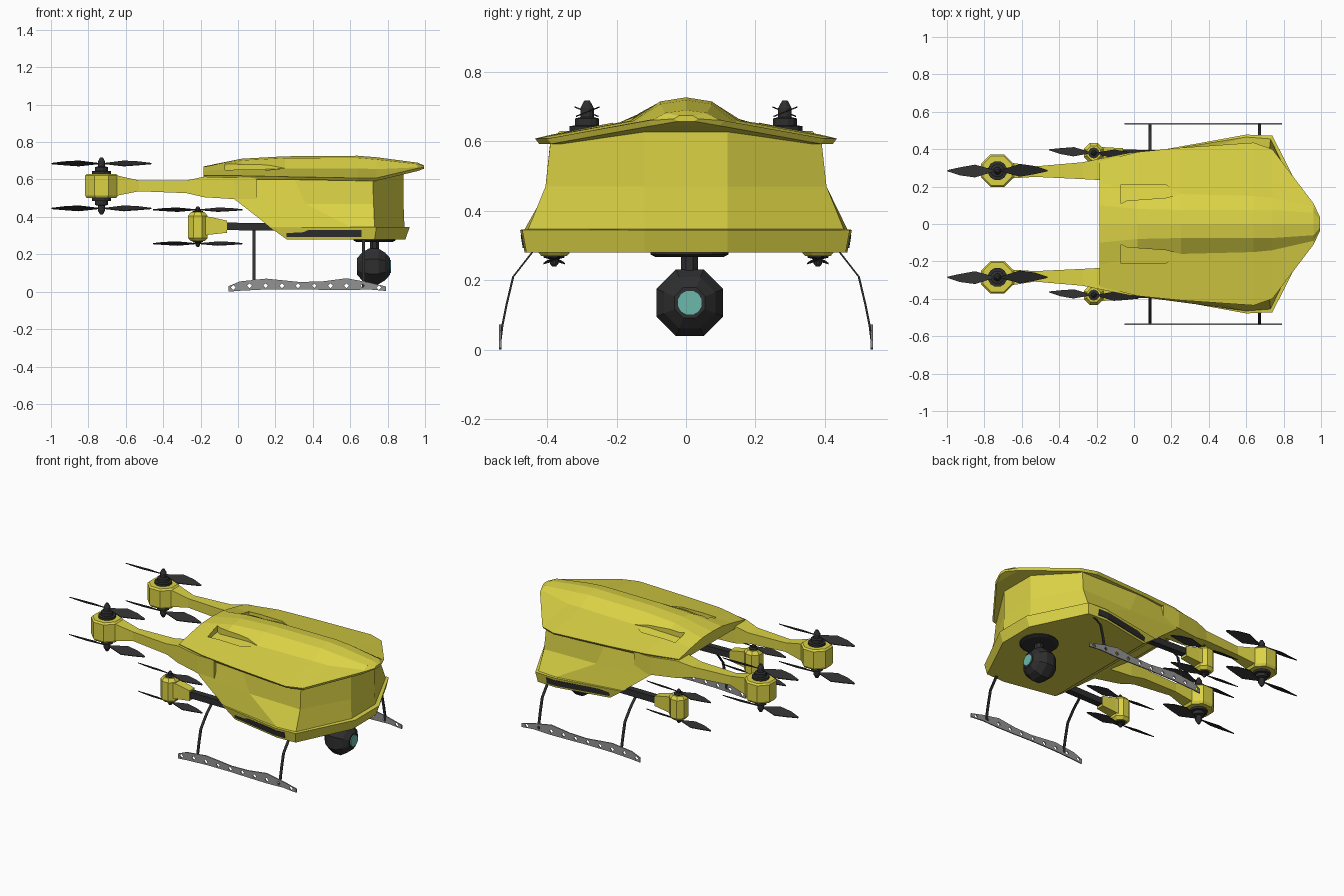
import bpy, bmesh, math
from mathutils import Matrix, Vector

cube = bpy.data.objects.get("Cube")
if cube:
    bpy.data.objects.remove(cube)


def material(name, r, g, b):
    m = bpy.data.materials.new(name)
    m.use_nodes = True
    m.diffuse_color = (r, g, b, 1)
    m.node_tree.nodes["Principled BSDF"].inputs["Base Color"].default_value = (r, g, b, 1)
    return m


YELLOW = material("yellow_shell", 0.71, 0.65, 0.06)
BLACK = material("black_plastic", 0.028, 0.028, 0.028)
GREY = material("grey_metal", 0.29, 0.29, 0.29)
TEAL = material("teal_glass", 0.15, 0.48, 0.41)


def finish(name, bm, mat):
    bmesh.ops.recalc_face_normals(bm, faces=bm.faces)
    me = bpy.data.meshes.new(name)
    bm.to_mesh(me)
    bm.free()
    me.materials.append(mat)
    ob = bpy.data.objects.new(name, me)
    bpy.context.collection.objects.link(ob)
    return ob


def loft(name, rings, mat):
    """Closed solid through rings that all have the same point count."""
    bm = bmesh.new()
    vs = [[bm.verts.new(p) for p in ring] for ring in rings]
    n = len(vs[0])
    for a, b in zip(vs, vs[1:]):
        for i in range(n):
            j = (i + 1) % n
            bm.faces.new((a[i], a[j], b[j], b[i]))
    bm.faces.new(vs[0])
    bm.faces.new(vs[-1])
    return finish(name, bm, mat)


def turned(name, profile, centre, sides, mat, axis="Z"):
    """Faceted turned solid from (radius, height) pairs."""
    c = Vector(centre)
    rings = []
    for r, h in profile:
        ring = []
        for i in range(sides):
            a = 2 * math.pi * (i + 0.5) / sides
            u, v = r * math.cos(a), r * math.sin(a)
            ring.append(c + Vector((u, v, h) if axis == "Z" else (h, u, v)))
        rings.append(ring)
    return loft(name, rings, mat)


def box_rings(sections, side):
    """Rectangular sections: x, y inner, y outer, z low, z high."""
    return [[(x, side * y0, z0), (x, side * y1, z0), (x, side * y1, z1), (x, side * y0, z1)]
            for x, y0, y1, z0, z1 in sections]


def mirrored(half):
    return half + [(x, -y, z) for x, y, z in reversed(half)]


def cut(target, cutter):
    cutter.hide_render = True
    mod = target.modifiers.new("cut", "BOOLEAN")
    mod.operation = "DIFFERENCE"
    mod.solver = "EXACT"
    mod.object = cutter
    bpy.context.view_layer.objects.active = target
    bpy.ops.object.modifier_apply(modifier=mod.name)
    bpy.data.objects.remove(cutter)


# Hull: outlines stacked upward, rear corner to nose corner
hull = [
    [(0.26, 0.40, 0.28), (0.60, 0.465, 0.28), (0.73, 0.46, 0.28), (0.895, 0.12, 0.28)],
    [(0.17, 0.40, 0.345), (0.60, 0.478, 0.345), (0.74, 0.472, 0.345), (0.918, 0.12, 0.345)],
    [(0.17, 0.395, 0.347), (0.60, 0.465, 0.347), (0.73, 0.455, 0.347), (0.89, 0.12, 0.347)],
    [(0.00, 0.385, 0.48), (0.36, 0.395, 0.47), (0.725, 0.405, 0.47), (0.885, 0.12, 0.47)],
    [(-0.18, 0.33, 0.61), (0.30, 0.39, 0.61), (0.72, 0.39, 0.605), (0.885, 0.12, 0.645)],
]
loft("hull", [mirrored(r) for r in hull], YELLOW)

# Lid: x, centre z, shoulder y z, foot y z, edge y z, underside z
lid_stations = [
    (-0.184, 0.670, 0.10, 0.667, 0.22, 0.645, 0.335, 0.62, 0.60),
    (0.02, 0.711, 0.08, 0.702, 0.17, 0.662, 0.385, 0.62, 0.60),
    (0.25, 0.724, 0.075, 0.714, 0.16, 0.66, 0.408, 0.615, 0.60),
    (0.64, 0.727, 0.075, 0.715, 0.15, 0.66, 0.435, 0.608, 0.593),
    (0.74, 0.719, 0.075, 0.707, 0.14, 0.655, 0.40, 0.608, 0.593),
    (0.96, 0.690, 0.06, 0.682, 0.09, 0.665, 0.11, 0.66, 0.645),
    (0.995, 0.675, 0.02, 0.674, 0.03, 0.668, 0.035, 0.665, 0.658),
]
lid_rings = []
for x, cz, sy, sz, fy, fz, ey, ez, bz in lid_stations:
    half = [(x, sy, sz), (x, fy, fz), (x, ey, ez), (x, ey - 0.012, bz)]
    lid_rings.append([(x, 0, cz)] + mirrored(half))
lid = loft("lid", lid_rings, YELLOW)

# Tapered air inlets sunk into the lid
for s in (1, -1):
    outline = [(-0.07, 0.11), (-0.07, 0.21), (0.17, 0.21), (0.25, 0.16), (0.17, 0.14), (-0.04, 0.125)]
    floor = [(x, s * y, 0.633 + 0.08 * (x + 0.07) - 0.2 * (y - 0.16)) for x, y in outline]
    roof = [(x, y, 0.8) for x, y, z in floor]
    cut(lid, loft("inlet_cutter", [floor, roof], YELLOW))


def propeller(name, x, y, z, length, width, turn):
    """Two pitched diamond blades."""
    bm = bmesh.new()
    for flip in (1, -1):
        pts = [(0.02, 0.012), (0.45, 1.0), (0.75, 0.7), (1.0, 0.1),
               (1.0, -0.1), (0.75, -0.5), (0.45, -0.9), (0.02, -0.012)]
        verts = [[bm.verts.new((flip * u * length, flip * v * width, v * width * 0.4 + h))
                  for u, v in pts] for h in (-0.002, 0.002)]
        bm.faces.new(verts[0])
        bm.faces.new(verts[1])
        for i in range(len(pts)):
            j = (i + 1) % len(pts)
            bm.faces.new((verts[0][i], verts[0][j], verts[1][j], verts[1][i]))
    bm.transform(Matrix.Translation((x, y, z)) @ Matrix.Rotation(math.radians(turn), 4, "Z"))
    finish(name, bm, BLACK)


for s, tag in ((1, "left"), (-1, "right")):
    # Upper arm with its motor pod
    loft("upper_arm_" + tag, box_rings([
        (-0.68, 0.24, 0.33, 0.51, 0.62), (-0.64, 0.245, 0.325, 0.515, 0.62),
        (-0.53, 0.252, 0.308, 0.537, 0.595), (-0.275, 0.24, 0.33, 0.527, 0.595),
        (-0.18, 0.235, 0.35, 0.505, 0.615), (-0.02, 0.24, 0.382, 0.495, 0.61),
        (0.10, 0.28, 0.385, 0.495, 0.61)], s), YELLOW)
    ux, uy = -0.73, s * 0.285
    turned("upper_pod_" + tag, [(0.085, 0.50), (0.095, 0.515), (0.095, 0.62), (0.085, 0.63)],
           (ux, uy, 0), 8, YELLOW)
    for d, end in ((1, "top"), (-1, "bottom")):
        base = 0.63 if d > 0 else 0.50
        steps = [(0.052, -0.005), (0.052, 0.014), (0.036, 0.016), (0.036, 0.036),
                 (0.02, 0.04), (0.02, 0.066), (0.008, 0.088)]
        turned("upper_motor_%s_%s" % (end, tag), [(r, d * h) for r, h in steps],
               (ux, uy, base), 12, BLACK)
        propeller("upper_propeller_%s_%s" % (end, tag), ux, uy, base + d * 0.055, 0.267, 0.036, 0)

    # Lower boom, bracket and smaller motor pod
    lx, ly = -0.215, s * 0.38
    loft("lower_boom_" + tag, box_rings([
        (-0.11, 0.36, 0.40, 0.33, 0.37), (0.30, 0.35, 0.39, 0.325, 0.365)], s), BLACK)
    loft("lower_bracket_" + tag, box_rings([
        (-0.20, 0.345, 0.415, 0.30, 0.405), (-0.15, 0.35, 0.41, 0.305, 0.40),
        (-0.06, 0.355, 0.405, 0.315, 0.38)], s), YELLOW)
    turned("lower_pod_" + tag, [(0.04, 0.27), (0.057, 0.288), (0.057, 0.405), (0.04, 0.425)],
           (lx, ly, 0), 8, YELLOW)
    for d, end in ((1, "top"), (-1, "bottom")):
        base = 0.42 if d > 0 else 0.275
        steps = [(0.03, -0.005), (0.03, 0.01), (0.014, 0.014), (0.012, 0.028), (0.005, 0.036)]
        turned("lower_motor_%s_%s" % (end, tag), [(r, d * h) for r, h in steps],
               (lx, ly, base), 10, BLACK)
        propeller("lower_propeller_%s_%s" % (end, tag), lx, ly, base + d * 0.018, 0.24, 0.026, -4)

    # Side vent on the belt
    vent = []
    for x, y in ((0.26, 0.4035), (0.59, 0.4685), (0.66, 0.4685)):
        vent.append([(x, s * (y - 0.01), 0.293), (x, s * (y + 0.002), 0.293),
                     (x, s * (y + 0.008), 0.33), (x, s * (y - 0.01), 0.33)])
    loft("side_vent_" + tag, vent, BLACK)

    # Bowed landing legs
    for x, place, top in ((0.085, "rear", (0.38, 0.34)), (0.672, "front", (0.425, 0.30))):
        path = [top, (0.445, 0.278), (0.498, 0.21), (0.517, 0.13), (0.529, 0.07), (0.536, 0.015)]
        rings = []
        for y, z in path:
            rings.append([(x + dx, s * (y + dy), z) for dx, dy in
                          ((-0.008, -0.003), (0.008, -0.003), (0.008, 0.003), (-0.008, 0.003))])
        loft("%s_leg_%s" % (place, tag), rings, BLACK)

    # Wavy skid plate pierced by diamond holes
    skid_edge = [(-0.05, 0.012, 0.03), (0.01, 0.005, 0.055), (0.15, 0.012, 0.07), (0.33, 0.013, 0.052),
                 (0.45, 0.01, 0.055), (0.58, 0.008, 0.072), (0.70, 0.012, 0.05), (0.79, 0.004, 0.028)]
    outline = [(x, t) for x, b, t in skid_edge] + [(x, b) for x, b, t in reversed(skid_edge)]
    outline[-1] = (-0.05, 0.0)
    skid = loft("skid_" + tag, [[(x, s * y, z) for x, z in outline] for y in (0.532, 0.539)], GREY)
    for i in range(10):
        hx, hz, r = -0.025 + i * 0.0865, (0.022 if i in (0, 9) else 0.032), 0.013
        ring = [(hx + r, hz), (hx, hz + r), (hx - r, hz), (hx, hz - r)]
        cut(skid, loft("hole_cutter", [[(x, s * y, z) for x, z in ring] for y in (0.5, 0.57)], GREY))

# Camera hanging from its gimbal plate
turned("gimbal_plate", [(0.10, 0.267), (0.115, 0.274), (0.115, 0.283)], (0.73, 0.01, 0), 16, BLACK)
turned("gimbal_post", [(0.026, 0.20), (0.026, 0.275)], (0.73, 0.01, 0), 8, BLACK)
turned("camera_ball", [(0.045, -0.09), (0.08, -0.062), (0.104, -0.025), (0.104, 0.025),
                       (0.08, 0.062), (0.048, 0.088)], (0.725, 0.011, 0.135), 8, BLACK, "X")
turned("camera_lens", [(0.037, 0.07), (0.037, 0.094)], (0.725, 0.011, 0.135), 12, TEAL, "X")
